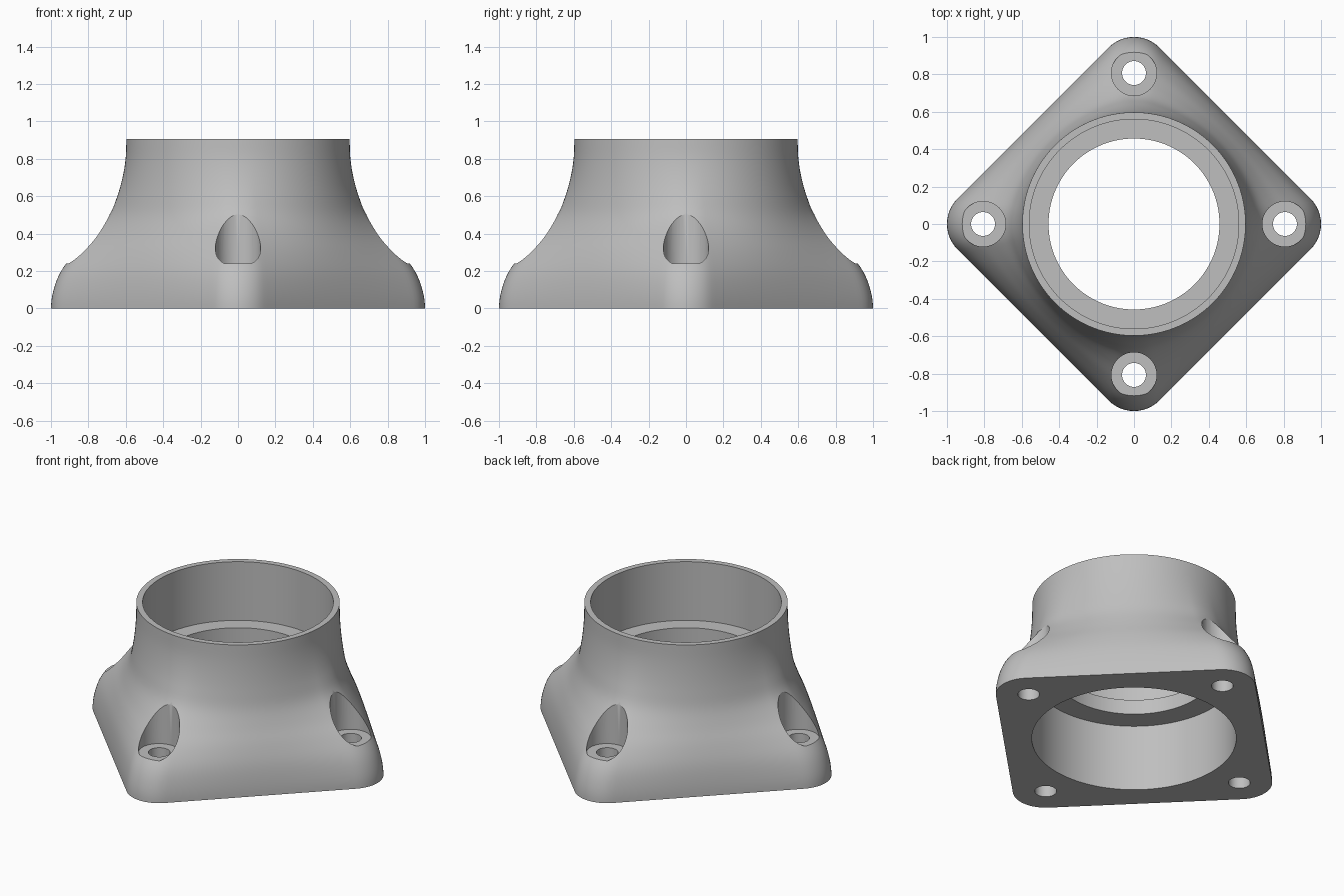
import bpy
import bmesh
import math

cube = bpy.data.objects.get("Cube")
if cube:
    bpy.data.objects.remove(cube, do_unlink=True)

HEIGHT = 0.905
TOP_R = 0.597           # outer radius of the collar
BOLT_AT = 0.807         # bolt distance from the axis, also the corner centre
CORNER_R = 0.193
SEGMENTS = 256

# Share of the square base in the section, at every 0.1 of height
BLEND = [1, 0.965, 0.865, 0.675, 0.43, 0.225, 0.12, 0.05, 0.01, 0, 0]


def blend(z):
    """Smooth interpolation through the blend values."""
    i = min(int(z * 10), len(BLEND) - 2)
    f = z * 10 - i
    a, b = BLEND[i], BLEND[i + 1]
    before = BLEND[i - 1] if i else b
    after = BLEND[min(i + 2, len(BLEND) - 1)]
    m0, m1 = (b - before) / 2, (after - a) / 2
    return (a * (2 * f**3 - 3 * f**2 + 1) + m0 * (f**3 - 2 * f**2 + f)
            + b * (3 * f**2 - 2 * f**3) + m1 * (f**3 - f**2))


def base_radius(angle):
    """Polar radius of the rounded square with corners on the axes."""
    quarter = math.pi / 2
    a = abs((angle + quarter / 2) % quarter - quarter / 2)
    s = CORNER_R * math.sqrt(0.5)
    if a < math.atan2(s, BOLT_AT + s):
        side = BOLT_AT * math.sin(a)
        return BOLT_AT * math.cos(a) + math.sqrt(CORNER_R**2 - side**2)
    return (BOLT_AT * math.sqrt(0.5) + CORNER_R) / math.cos(quarter / 2 - a)


def loft(name, sections, segments, closed, centre=(0, 0)):
    """Skin (height, radius function) sections; closed joins last to first."""
    bm = bmesh.new()
    rings = []
    for z, radius in sections:
        ring = []
        for k in range(segments):
            a = math.tau * k / segments
            r = radius(a)
            ring.append(bm.verts.new((centre[0] + r * math.cos(a),
                                      centre[1] + r * math.sin(a), z)))
        rings.append(ring)
    pairs = list(zip(rings, rings[1:]))
    if closed:
        pairs.append((rings[-1], rings[0]))
    else:
        bm.faces.new(rings[0])
        bm.faces.new(rings[-1])
    for low, high in pairs:
        for k in range(segments):
            n = (k + 1) % segments
            bm.faces.new((low[k], low[n], high[n], high[k]))
    bmesh.ops.recalc_face_normals(bm, faces=bm.faces)
    mesh = bpy.data.meshes.new(name)
    bm.to_mesh(mesh)
    bm.free()
    obj = bpy.data.objects.new(name, mesh)
    bpy.context.collection.objects.link(obj)
    return obj


def skin(z):
    t = blend(z)
    return lambda a: TOP_R + t * (base_radius(a) - TOP_R)


def circle(r):
    return lambda a: r


# Body: square base flowing into a round collar, with a stepped bore
ROWS = 40
outside = [(HEIGHT * i / ROWS, skin(HEIGHT * i / ROWS)) for i in range(ROWS + 1)]
bore = [(HEIGHT, 0.56), (0.525, 0.56), (0.525, 0.457), (0.43, 0.457),
        (0.43, 0.6), (0, 0.6)]
body = loft("flange_body", outside + [(z, circle(r)) for z, r in bore],
            SEGMENTS, True)

grey = bpy.data.materials.new("plain_grey")
grey.use_nodes = True
colour = (0.52, 0.52, 0.52, 1)
grey.diffuse_color = colour
grey.node_tree.nodes["Principled BSDF"].inputs["Base Color"].default_value = colour
body.data.materials.append(grey)

# Bolt holes with counterbores, one at each corner
bpy.context.view_layer.objects.active = body
body.select_set(True)
step = [(-0.1, 0.064), (0.24, 0.064), (0.24, 0.121), (1.1, 0.121)]
for i in range(4):
    a = math.pi / 2 * i
    cutter = loft("bolt_hole_cutter", [(z, circle(r)) for z, r in step], 48, False,
                  (BOLT_AT * math.cos(a), BOLT_AT * math.sin(a)))
    cutter.hide_render = True
    cut = body.modifiers.new("bolt_hole", "BOOLEAN")
    cut.operation = "DIFFERENCE"
    cut.solver = "EXACT"
    cut.object = cutter
    bpy.ops.object.modifier_apply(modifier=cut.name)
    bpy.data.objects.remove(cutter, do_unlink=True)

bpy.ops.object.shade_smooth_by_angle(angle=math.radians(30))
